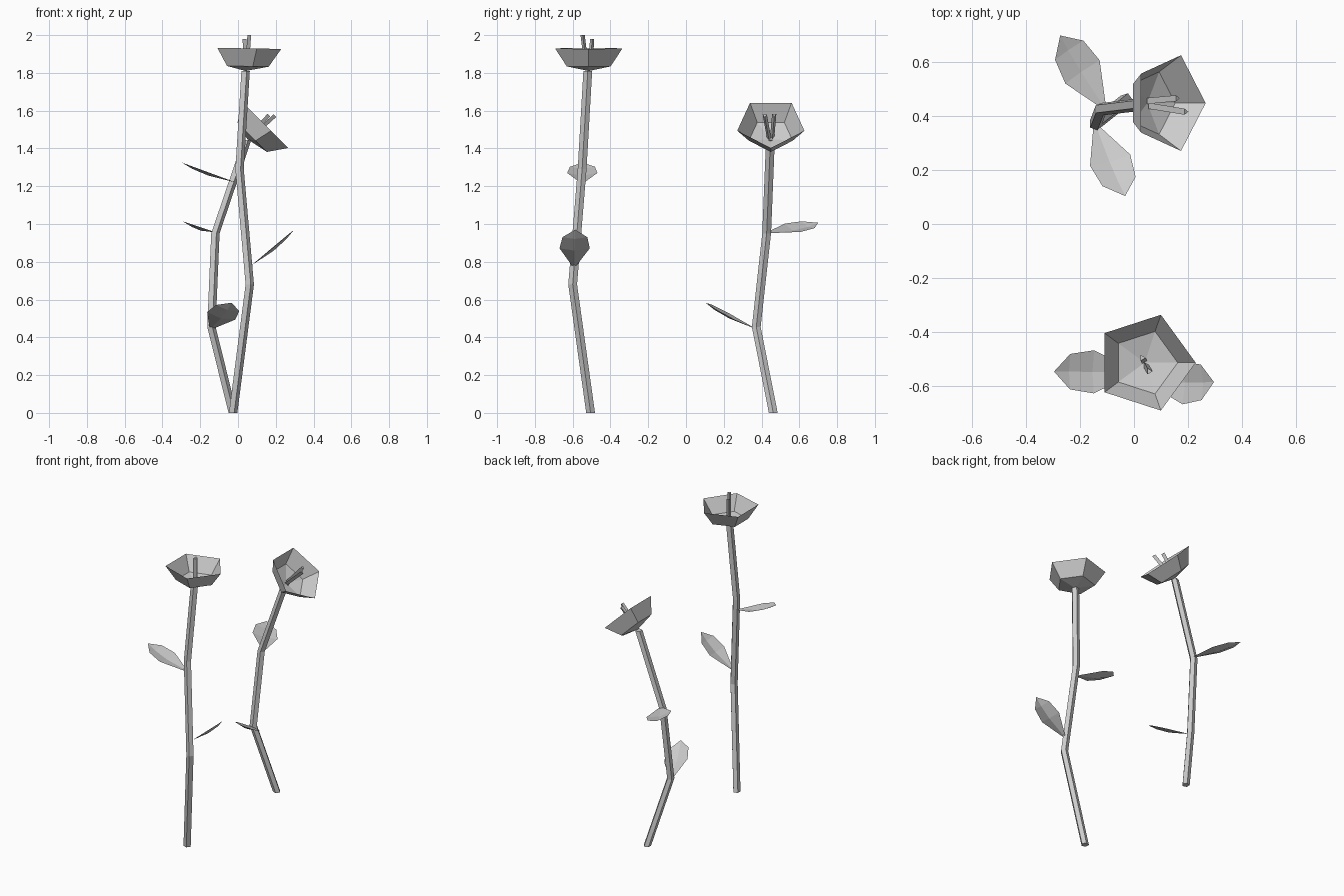
import bpy, math
from mathutils import Vector, Matrix

if "Cube" in bpy.data.objects:
    bpy.data.objects.remove(bpy.data.objects["Cube"])


def add_object(name, verts, faces):
    mesh = bpy.data.meshes.new(name)
    mesh.from_pydata([tuple(v) for v in verts], [], faces)
    mesh.update()
    ob = bpy.data.objects.new(name, mesh)
    bpy.context.collection.objects.link(ob)
    return ob


def ring(center, radius, sides):
    return [Vector(center) + Vector((radius * math.cos(math.tau * i / sides),
                                     radius * math.sin(math.tau * i / sides), 0))
            for i in range(sides)]


def bridge(rings, sides):
    return [(r * sides + i, r * sides + (i + 1) % sides,
             (r + 1) * sides + (i + 1) % sides, (r + 1) * sides + i)
            for r in range(rings - 1) for i in range(sides)]


def tube(name, path, radius, sides):
    """Faceted rod with horizontal rings along a path, closed at both ends."""
    verts = [v for p in path for v in ring(p, radius, sides)]
    n = len(path)
    faces = bridge(n, sides)
    faces.append(tuple(reversed(range(sides))))
    faces.append(tuple(range((n - 1) * sides, n * sides)))
    return add_object(name, verts, faces)


def head(prefix, location, tilt):
    """Five-sided bowl blossom with two stamens, tilted about y."""
    m = Matrix.Translation(location) @ Matrix.Rotation(math.radians(tilt), 4, 'Y')
    verts = ring((0, 0, 0.025), 0.122, 5) + ring((0, 0, 0.12), 0.187, 5) + [Vector((0, 0, 0))]
    faces = bridge(2, 5) + [(10, (i + 1) % 5, i) for i in range(5)]
    add_object(prefix + "_blossom", verts, faces).matrix_world = m
    stamens = [((0.004, -0.01, 0.01), (0.013, -0.032, 0.19)),
               ((-0.004, 0.008, 0.01), (-0.012, 0.018, 0.17))]
    for i, path in enumerate(stamens):
        tube(f"{prefix}_stamen_{i + 1}", path, 0.013, 3).matrix_world = m


def leaf(name, base, tip, roll=0):
    """Folded pointed leaf; positive roll lifts its left edge."""
    base, tip = Vector(base), Vector(tip)
    d = tip - base
    length = d.length
    d.normalize()
    left = Vector((0, 0, 1)).cross(d).normalized()
    left = Matrix.Rotation(math.radians(-roll), 3, d) @ left
    if roll * left.z < 0:
        left = Matrix.Rotation(math.radians(2 * roll), 3, d) @ left
    up = d.cross(left)
    verts = []
    for t, w, drop in [(0, 0.012, 0), (0.48, 0.08, 0.016), (0.79, 0.066, 0.012)]:
        p = base + d * length * t
        verts += [p + left * w, p - up * drop, p - left * w]
    verts.append(tip)
    faces = [(r + c, r + c + 1, r + c + 4, r + c + 3) for r in (0, 3) for c in (0, 1)]
    faces += [(6, 7, 9), (7, 8, 9)]
    add_object(name, verts, faces)


# Tall upright flower
tube("tall_stem", [(-0.028, -0.505, 0), (0.06, -0.6, 0.68),
                   (0.006, -0.55, 1.29), (0.038, -0.52, 1.81)], 0.0245, 5)
head("tall", (0.04, -0.515, 1.81), 1)
leaf("tall_leaf_low", (0.07, -0.592, 0.78), (0.297, -0.587, 0.97))
leaf("tall_leaf_high", (-0.012, -0.55, 1.22), (-0.297, -0.548, 1.325))

# Short nodding flower
tube("short_stem", [(-0.03, 0.462, 0), (-0.143, 0.372, 0.455),
                    (-0.122, 0.427, 0.95), (0.046, 0.447, 1.445)], 0.0245, 5)
head("short", (0.049, 0.449, 1.45), 45)
leaf("short_leaf_high", (-0.115, 0.44, 0.955), (-0.274, 0.7, 1.007), 16)
leaf("short_leaf_low", (-0.14, 0.36, 0.45), (-0.033, 0.104, 0.583), -16)
